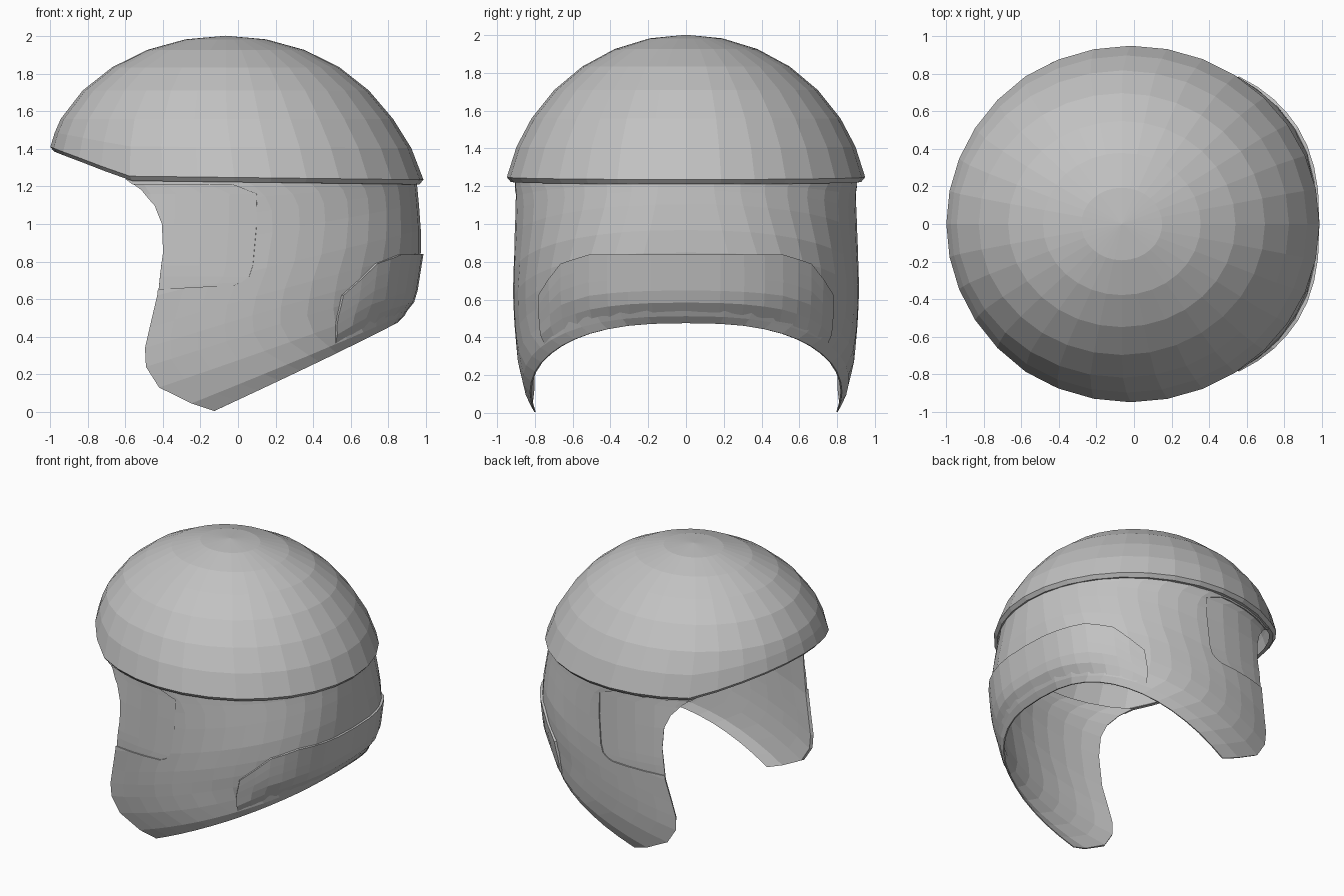
import bpy, bmesh
from math import sin, cos, acos, pi, copysign

if "Cube" in bpy.data.objects:
    bpy.data.objects.remove(bpy.data.objects["Cube"])

grey = bpy.data.materials.new("helmet_grey")
grey.use_nodes = True
grey.diffuse_color = (0.54, 0.54, 0.54, 1)
grey.node_tree.nodes["Principled BSDF"].inputs["Base Color"].default_value = (0.54, 0.54, 0.54, 1)


def interp(x, pts):
    """Piecewise linear lookup, pts sorted by rising x."""
    if x <= pts[0][0]:
        return pts[0][1]
    for (a, fa), (b, fb) in zip(pts, pts[1:]):
        if x <= b:
            return fa + (fb - fa) * (x - a) / (b - a)
    return pts[-1][1]


def finish(name, bm):
    bmesh.ops.recalc_face_normals(bm, faces=bm.faces)
    me = bpy.data.meshes.new(name)
    bm.to_mesh(me)
    bm.free()
    me.materials.append(grey)
    ob = bpy.data.objects.new(name, me)
    bpy.context.collection.objects.link(ob)
    return ob


def build_rings(name, rows):
    """Closed rings of points; a row of one point becomes a fan."""
    bm = bmesh.new()
    grid = [[bm.verts.new(p) for p in r] for r in rows]
    for r0, r1 in zip(grid, grid[1:]):
        n = max(len(r0), len(r1))
        for i in range(n):
            j = (i + 1) % n
            quad = [r0[i % len(r0)], r0[j % len(r0)], r1[j % len(r1)], r1[i % len(r1)]]
            bm.faces.new(list(dict.fromkeys(quad)))
    return finish(name, bm)


def slab(name, outer, inner):
    """Closed solid between two matching point grids."""
    bm = bmesh.new()
    o = [[bm.verts.new(p) for p in r] for r in outer]
    n = [[bm.verts.new(p) for p in r] for r in inner]
    h, w = len(o), len(o[0])
    for g in (o, n):
        for i in range(h - 1):
            for j in range(w - 1):
                bm.faces.new((g[i][j], g[i][j + 1], g[i + 1][j + 1], g[i + 1][j]))
    border = ([(0, j) for j in range(w - 1)] + [(i, w - 1) for i in range(h - 1)]
              + [(h - 1, j) for j in range(w - 1, 0, -1)] + [(i, 0) for i in range(h - 1, 0, -1)])
    for (a, b), (c, d) in zip(border, border[1:] + border[:1]):
        bm.faces.new((o[a][b], o[c][d], n[c][d], n[a][b]))
    return finish(name, bm)


# Dome: a squashed sphere cap whose rim sweeps up at the front
RIM = [(-1, 1.41), (-0.74, 1.32), (-0.6, 1.255), (1, 1.235)]
SEG = 32
TURNS = [2 * pi * i / SEG for i in range(SEG)]


def dome_point(a, t, thick=0.0, drop=0.0):
    z = 1.04 + 0.962 * cos(a)
    r = 0.962 * sin(a)
    up = z - 1.22
    cx = max(-0.065, -0.015 - 0.13 * up)
    k = 1 - thick
    height = z - drop if drop else 1.04 + (z - 1.04) * k
    return (cx + r * (1.065 + 0.08 * up) * cos(t) * k, 1.01 * r * sin(t) * k, height)


def rim_angle(t):
    return acos((interp(-0.02 + 0.98 * cos(t), RIM) - 1.04) / 0.962)


def dome_rows(thick):
    rows = [[dome_point(0, 0, thick)]]
    rows += [[dome_point(0.2 * k, t, thick) for t in TURNS] for k in range(1, 6)]
    rows += [[dome_point(1 + (rim_angle(t) - 1) * f, t, thick) for t in TURNS] for f in (0.5, 1)]
    return rows


lip = [[dome_point(rim_angle(t), t, th, 0.025) for t in TURNS] for th in (0.022, 0.05)]
build_rings("dome", dome_rows(0) + lip + dome_rows(0.025)[::-1])

# Lower shell surface: rounded-square section, angle 0 at the back
CX = -0.02
RX = [(0, 0.94), (0.3, 0.92), (0.48, 0.9), (0.6, 0.955), (0.84, 0.993), (1, 0.993), (1.24, 0.97)]
RY = [(0, 0.835), (0.1, 0.86), (0.25, 0.888), (0.45, 0.908), (0.7, 0.92), (1.24, 0.907)]
SQUARE_BACK = [(0.85, 0.77), (1.2, 0.97)]
SQUARE_FRONT = [(0.3, 0.5), (0.85, 0.65), (1.2, 0.97)]


def shell_point(phi, z, off=0.0):
    power = interp(z, SQUARE_BACK if cos(phi) > 0 else SQUARE_FRONT)
    return (CX + (interp(z, RX) + off) * cos(phi),
            copysign((interp(z, RY) + off) * abs(sin(phi)) ** power, phi), z)


# Lower shell: rows run from the concave front edges round the back
FRONT = [(-0.6, 1.24), (-0.52, 1.18), (-0.45, 1.1), (-0.41, 1.0), (-0.405, 0.85), (-0.43, 0.62),
         (-0.47, 0.45), (-0.495, 0.34), (-0.49, 0.24), (-0.42, 0.13), (-0.25, 0.045), (-0.13, 0.005)]
EDGE_IN = {0.045: -0.008, 0.005: -0.03}
COLS = 26
outer, inner = [], []
for x, z in FRONT:
    back = 1.24 - 0.765 * ((1.24 - z) / 1.235) ** 1.5
    edge = acos((x - CX) / interp(z, RX))
    off = EDGE_IN.get(z, 0)
    ro, ri = [], []
    for j in range(COLS + 1):
        phi = edge * (1 - 2 * j / COLS)
        s = (cos(phi) - cos(edge)) / (1 - cos(edge))
        zz = z + (back - z) * s
        ro.append(shell_point(phi, zz, off))
        ri.append(shell_point(phi, zz, min(-0.022, off - 0.008)))
    outer.append(ro)
    inner.append(ri)
shell = slab("lower_shell", outer, inner)

# Shallow recessed panel on each cheek
PANEL_EDGE = [(0.675, -0.02), (0.69, 0.02), (0.72, 0.06), (0.78, 0.08), (1.0, 0.1), (1.16, 0.1), (1.21, -0.03)]
for side in (1, -1):
    grids = []
    for off in (0.05, -0.01):
        g = []
        for z, x in PANEL_EDGE:
            start = acos((x - CX) / interp(z, RX))
            fall = 0.04 if z < 0.7 else 0
            g.append([shell_point(side * (start + (2.35 - start) * j / 6), z - fall * j / 6, off)
                      for j in range(7)])
        grids.append(g)
    cutter = slab("cheek_cutter", *grids)
    cutter.hide_render = True
    mod = shell.modifiers.new("recess", 'BOOLEAN')
    mod.object = cutter
    mod.operation = 'DIFFERENCE'
    mod.solver = 'EXACT'
    bpy.context.view_layer.objects.active = shell
    bpy.ops.object.modifier_apply(modifier=mod.name)
    bpy.data.objects.remove(cutter)

# Raised guard wrapped around the back, sinking into the shell at its foot
GUARD_TOP = [(0, 0.84), (0.48, 0.838), (0.7, 0.79), (0.93, 0.62)]
GUARD_OFF = [0.014, 0.014, 0.014, 0.014, 0.01, -0.012]
STEPS = [0, 0.12, 0.24, 0.36, 0.48, 0.59, 0.7, 0.81, 0.93]
angles = [-p for p in STEPS[:0:-1]] + STEPS
outer, inner = [], []
for k, off in enumerate(GUARD_OFF):
    ro, ri = [], []
    for p in angles:
        top = interp(abs(p), GUARD_TOP)
        low = 0.52 - 0.4 * (1 - cos(p))
        z = top + (low - top) * k / 5
        ro.append(shell_point(p, z, off))
        ri.append(shell_point(p, z, -0.018))
    outer.append(ro)
    inner.append(ri)
slab("rear_guard", outer, inner)
